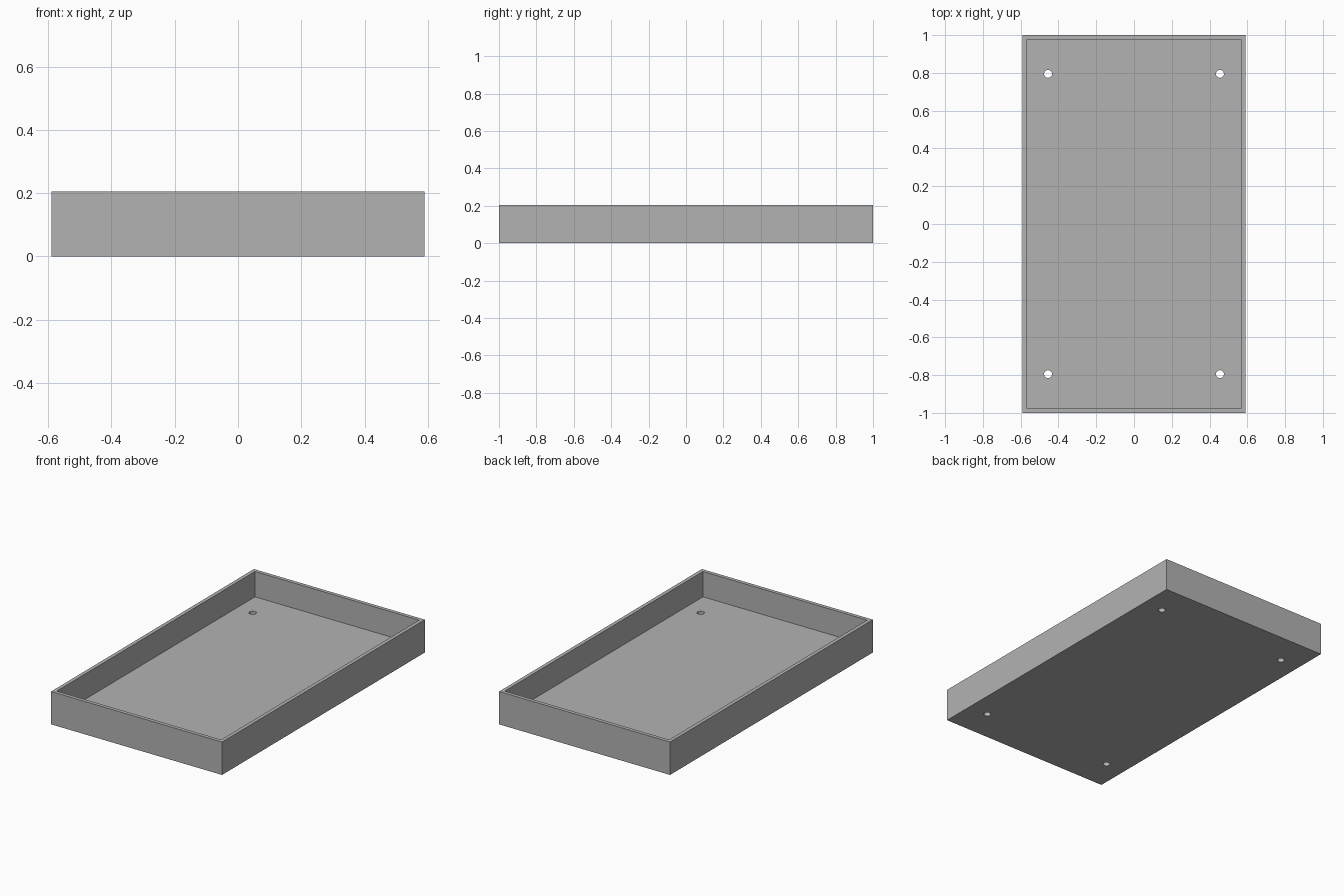
import bpy
import bmesh

cube = bpy.data.objects.get("Cube")
if cube:
    bpy.data.objects.remove(cube, do_unlink=True)

HALF_X, HALF_Y, HEIGHT = 0.59, 1.0, 0.205
WALL, FLOOR = 0.033, 0.047
HOLE_X, HOLE_Y, HOLE_R = 0.455, 0.795, 0.021

grey = bpy.data.materials.new("plain grey")
grey.use_nodes = True
colour = (0.45, 0.45, 0.45, 1.0)
grey.diffuse_color = colour
grey.node_tree.nodes["Principled BSDF"].inputs["Base Color"].default_value = colour


def new_object(name, bm):
    mesh = bpy.data.meshes.new(name)
    bm.to_mesh(mesh)
    bm.free()
    mesh.materials.append(grey)
    obj = bpy.data.objects.new(name, mesh)
    bpy.context.collection.objects.link(obj)
    return obj


# Open tray: a block whose top is inset to the rim and sunk to the floor
bm = bmesh.new()
bmesh.ops.create_cube(bm, size=1)
for v in bm.verts:
    v.co.x *= 2 * HALF_X
    v.co.y *= 2 * HALF_Y
    v.co.z = (v.co.z + 0.5) * HEIGHT
bm.normal_update()
top = max(bm.faces, key=lambda f: f.calc_center_median().z)
bmesh.ops.inset_region(bm, faces=[top], thickness=WALL)
walls = bmesh.ops.extrude_discrete_faces(bm, faces=[top])["faces"]
bmesh.ops.translate(bm, verts=walls[0].verts, vec=(0, 0, FLOOR - HEIGHT))
bmesh.ops.recalc_face_normals(bm, faces=bm.faces)
tray = new_object("tray", bm)

# Four screw holes through the floor
bm = bmesh.new()
for sx in (-1, 1):
    for sy in (-1, 1):
        made = bmesh.ops.create_cone(bm, cap_ends=True, segments=32, radius1=HOLE_R,
                                     radius2=HOLE_R, depth=4 * FLOOR)
        bmesh.ops.translate(bm, verts=made["verts"], vec=(sx * HOLE_X, sy * HOLE_Y, 0))
cutter = new_object("hole_cutter", bm)
cutter.hide_render = True
cutter.hide_set(True)

cut = tray.modifiers.new("screw_holes", 'BOOLEAN')
cut.operation = 'DIFFERENCE'
cut.solver = 'EXACT'
cut.object = cutter

# Apply the cut, drop the helper, round the hole shading
bpy.context.view_layer.objects.active = tray
tray.select_set(True)
bpy.ops.object.modifier_apply(modifier=cut.name)
bpy.data.objects.remove(cutter, do_unlink=True)
bpy.ops.object.shade_smooth_by_angle()
